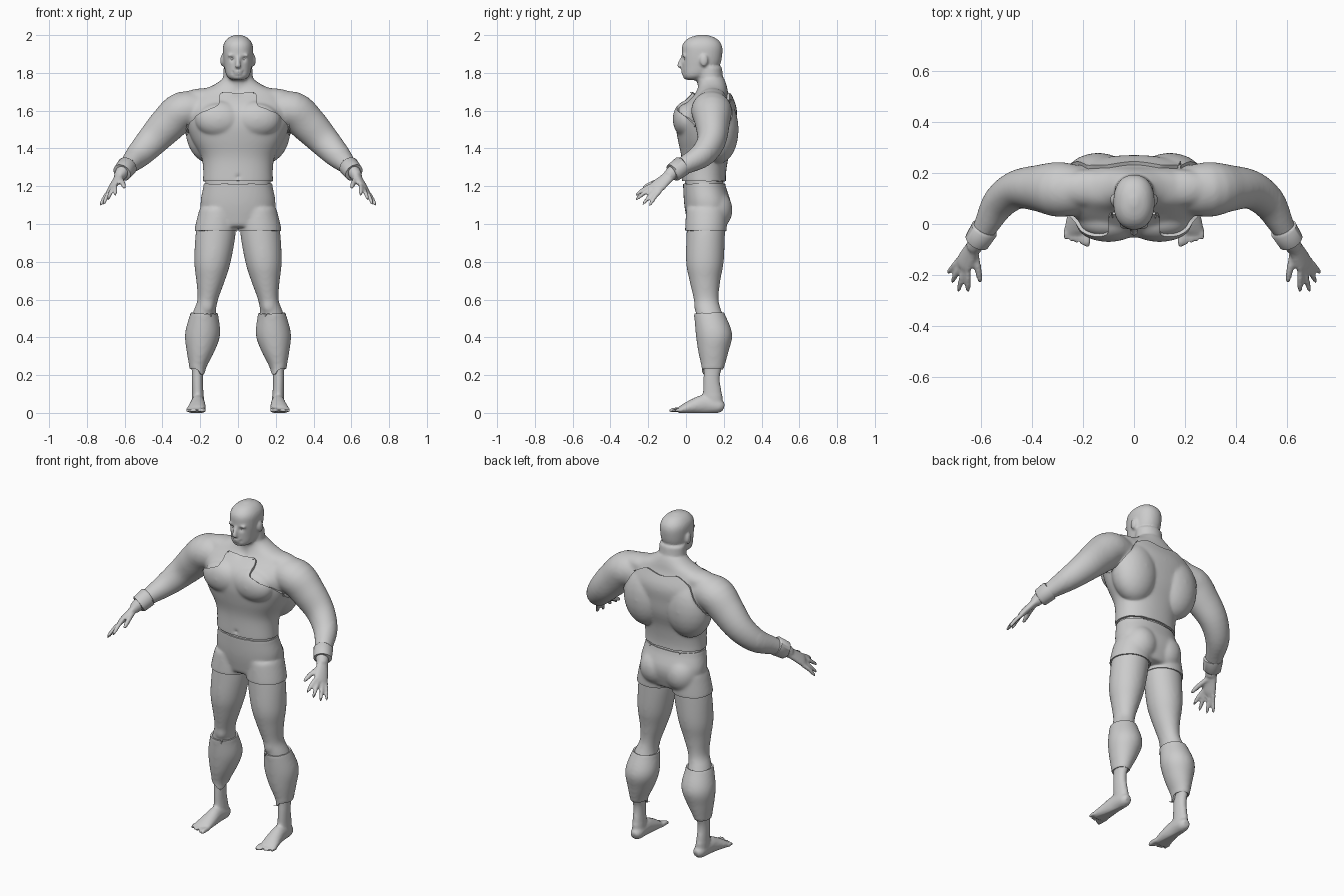
import bpy, bmesh, math
from mathutils import Vector, Matrix

if "Cube" in bpy.data.objects:
    bpy.data.objects.remove(bpy.data.objects["Cube"])

grey = bpy.data.materials.new("plain grey")
grey.use_nodes = True
COLOUR = (0.6, 0.6, 0.6, 1)
grey.diffuse_color = COLOUR
grey.node_tree.nodes["Principled BSDF"].inputs["Base Color"].default_value = COLOUR


def finish(bm, name):
    """Turn a bmesh into a smooth shaded, coloured object."""
    mesh = bpy.data.meshes.new(name)
    bm.to_mesh(mesh)
    bm.free()
    mesh.materials.clear()
    mesh.materials.append(grey)
    obj = bpy.data.objects.new(name, mesh)
    bpy.context.collection.objects.link(obj)
    bpy.ops.object.select_all(action="DESELECT")
    obj.select_set(True)
    bpy.context.view_layer.objects.active = obj
    bpy.ops.object.shade_smooth_by_angle(angle=math.radians(50))
    return obj


def spline(rows, steps):
    """Catmull-Rom interpolation of rows (x, y, z, radius a, radius b)."""
    pts = [Vector(r) for r in rows]
    out = []
    for i in range(len(pts) - 1):
        a, b, c, d = pts[max(i - 1, 0)], pts[i], pts[i + 1], pts[min(i + 2, len(pts) - 1)]
        for k in range(steps):
            t = k / steps
            out.append(b + (c - a) * (t / 2) + (a * 2 - b * 5 + c * 4 - d) * (t * t / 2)
                       + (b * 3 - a - c * 3 + d) * (t * t * t / 2))
    return out + [pts[-1]]


def loft(bm, rows, flat=False, ref=(1, 0, 0), power=1.0, sides=(1, -1), steps=4, n=28):
    """Skin elliptical rings along a path, once for each side."""
    rows = spline(rows, steps)
    centres = [Vector(r[:3]) for r in rows]
    for s in sides:
        rings = []
        for i, r in enumerate(rows):
            t = centres[min(i + 1, len(rows) - 1)] - centres[max(i - 1, 0)]
            t = Vector((0, 0, 1)) if flat else t.normalized()
            u = Vector(ref)
            u = (u - t * u.dot(t)).normalized()
            w = t.cross(u)
            ring = []
            for k in range(n):
                c, d = math.cos(math.tau * k / n), math.sin(math.tau * k / n)
                c, d = (math.copysign(abs(q) ** power, q) for q in (c, d))
                p = centres[i] + u * c * r[3] + w * d * r[4]
                ring.append(bm.verts.new((p.x * s, p.y, p.z)))
            rings.append(ring)
        for a, b in zip(rings, rings[1:]):
            for k in range(n):
                bm.faces.new((a[k], a[k - 1], b[k - 1], b[k]))
        bm.faces.new(rings[0])
        bm.faces.new(rings[-1][::-1])


def ball(bm, centre, radii, sides=(1, -1)):
    for s in sides:
        place = Matrix.Translation((centre[0] * s, centre[1], centre[2]))
        bmesh.ops.create_icosphere(bm, subdivisions=3, radius=1,
                                   matrix=place @ Matrix.Diagonal((*radii, 1)))


def digit(bm, start, end, r, lift=0.006):
    a, b = Vector(start), Vector(end)
    rows = []
    for t, k in ((0, 1), (0.5, 1), (0.85, 0.85), (1, 0.45)):
        p = a.lerp(b, t) + Vector((0, 0, lift * math.sin(math.pi * t)))
        rows.append((*p, r * k, r * k))
    loft(bm, rows, n=14)


MID = (1,)
raw = bmesh.new()

# Torso with chest, back and seat muscles
loft(raw, [(0, .11, .99, .15, .09), (0, .115, 1.1, .19, .115), (0, .095, 1.22, .172, .102),
           (0, .1, 1.35, .178, .11), (0, .105, 1.45, .23, .135), (0, .105, 1.53, .26, .145),
           (0, .115, 1.61, .27, .14), (0, .135, 1.69, .23, .09), (0, .14, 1.735, .13, .075),
           (0, .135, 1.77, .08, .068)], flat=True, power=.9, sides=MID, n=48)
ball(raw, (.1, .005, 1.555), (.115, .062, .085))
ball(raw, (.14, .17, 1.5), (.125, .095, .17))
ball(raw, (.085, .15, 1.075), (.09, .088, .1))
ball(raw, (.17, .14, 1.665), (.14, .075, .055))

# Neck and head
loft(raw, [(0, .14, 1.68, .1, .075), (0, .13, 1.75, .082, .07), (0, .125, 1.83, .076, .065)],
     flat=True, sides=MID)
loft(raw, [(0, .035, 1.762, .034, .036), (0, .053, 1.785, .06, .068), (0, .078, 1.835, .073, .098),
           (0, .085, 1.9, .08, .107), (0, .085, 1.95, .077, .103), (0, .086, 1.985, .052, .07),
           (0, .088, 2.002, .012, .016)], flat=True, power=.9, sides=MID, n=40)
loft(raw, [(0, -.018, 1.885, .008, .01), (0, -.033, 1.85, .011, .012),
           (0, -.033, 1.832, .018, .012), (0, -.018, 1.826, .012, .008)], flat=True, sides=MID)
ball(raw, (.03, -.008, 1.892), (.03, .014, .009))
ball(raw, (0, -.014, 1.81), (.026, .013, .006), MID)
ball(raw, (0, -.012, 1.796), (.022, .013, .006), MID)
ball(raw, (0, .002, 1.776), (.025, .017, .014), MID)
ball(raw, (.083, .095, 1.865), (.011, .021, .032))

# Arms
loft(raw, [(.18, .13, 1.6, .09, .09), (.29, .135, 1.6, .108, .102), (.37, .14, 1.53, .092, .098),
           (.455, .135, 1.44, .076, .084), (.525, .085, 1.365, .066, .069),
           (.575, .0, 1.315, .05, .05), (.605, -.055, 1.285, .04, .038),
           (.63, -.095, 1.25, .032, .03)], ref=(0, 1, 0))

# Hands
across = Vector((.55, .63, -.55))
loft(raw, [(.615, -.07, 1.27, .03, .026), (.64, -.11, 1.235, .037, .02),
           (.665, -.155, 1.195, .043, .017), (.672, -.172, 1.182, .036, .012)], ref=across)
tips = [(.65, -.267, 1.15), (.688, -.266, 1.128), (.713, -.229, 1.102), (.729, -.193, 1.097)]
for i, tip in enumerate(tips):
    digit(raw, Vector((.667, -.158, 1.19)) + across * (i - 1.5) * .021, tip, .0115)
digit(raw, (.625, -.1, 1.24), (.6, -.23, 1.19), .014)

# Legs with knees
loft(raw, [(.105, .11, 1.08, .09, .1), (.117, .105, .96, .106, .102), (.135, .1, .8, .097, .1),
           (.145, .1, .7, .076, .082), (.16, .107, .6, .055, .066), (.178, .122, .53, .062, .07),
           (.187, .148, .42, .083, .086), (.198, .145, .33, .064, .071),
           (.213, .142, .24, .034, .05), (.215, .135, .18, .03, .045),
           (.213, .14, .1, .031, .052), (.21, .145, .04, .034, .05)], flat=True)
ball(raw, (.163, .075, .57), (.038, .034, .05))

# Feet and toes
loft(raw, [(.207, .2, .028, .018, .02), (.209, .175, .035, .034, .036), (.212, .1, .045, .037, .05),
           (.215, .04, .034, .044, .04), (.222, -.02, .018, .05, .024),
           (.222, -.04, .014, .045, .014)])
for i in range(5):
    x = .183 + .021 * i
    digit(raw, (x, -.02, .014), (x, -.09 + .007 * i, .01), .0135 if i == 0 else .0095, .004)
bmesh.ops.recalc_face_normals(raw, faces=raw.faces)

# Fuse all body volumes into one skin
source = finish(raw, "body_volumes")
fuse = source.modifiers.new("fuse", "REMESH")
fuse.mode = "VOXEL"
fuse.voxel_size = 0.008
bpy.context.view_layer.update()
fused = bpy.data.meshes.new_from_object(source.evaluated_get(bpy.context.evaluated_depsgraph_get()))
bpy.data.meshes.remove(source.data)
skin = bmesh.new()
skin.from_mesh(fused)
bpy.data.meshes.remove(fused)

# Relax broad muscles strongly, but face, hands and feet lightly
broad = [v for v in skin.verts if abs(v.co.x) < .57 and .1 < v.co.z < 1.77]
for verts, rounds in ((skin.verts[:], 1), (broad, 8)):
    for _ in range(rounds):
        bmesh.ops.smooth_vert(skin, verts=verts, factor=0.5, use_axis_x=True,
                              use_axis_y=True, use_axis_z=True)
skin.normal_update()

# Press in eye sockets, mouth corners, navel and the hollow of the throat
DENTS = [((.031, -.014, 1.874), .013, .009), ((.027, -.01, 1.803), .008, .004),
         ((0, -.01, 1.25), .012, .008), ((0, .04, 1.7), .03, .008)]
for v in skin.verts:
    near = Vector((abs(v.co.x), v.co.y, v.co.z))
    for centre, size, depth in DENTS:
        v.co -= v.normal * depth * math.exp(-(near - Vector(centre)).length_squared / size ** 2)
    v.co.z = max(v.co.z, 0)
finish(skin.copy(), "body_skin")


def garment(name, keep, thick):
    """Raise the part of the skin chosen by a rule into a shell with a rim."""
    bm = skin.copy()
    drop = [f for f in bm.faces if not keep(f.calc_center_median())]
    bmesh.ops.delete(bm, geom=drop, context="FACES")
    for _ in range(8):
        moved = {}
        for v in bm.verts:
            ends = [e.other_vert(v).co for e in v.link_edges if e.is_boundary]
            if len(ends) == 2:
                moved[v] = v.co / 2 + (ends[0] + ends[1]) / 4
        for v, co in moved.items():
            v.co = co
    bm.normal_update()
    for v in bm.verts:
        v.co += v.normal * thick
    rim = [e for e in bm.edges if e.is_boundary]
    made = bmesh.ops.extrude_edge_only(bm, edges=rim)["geom"]
    new = {g for g in made if isinstance(g, bmesh.types.BMVert)}
    for v in new:
        outer = [e.other_vert(v) for e in v.link_edges if e.other_vert(v) not in new]
        if outer:
            v.co -= outer[0].normal * (thick + .004)
    bmesh.ops.recalc_face_normals(bm, faces=bm.faces)
    finish(bm, name)


def height_at(points, x):
    for (x0, z0), (x1, z1) in zip(points, points[1:]):
        if x <= x1:
            return z0 + (z1 - z0) * (x - x0) / (x1 - x0)
    return 0


FRONT = [(0, 1.68), (.095, 1.692), (.1, 1.62), (.19, 1.585), (.27, 1.52), (.3, 1.42)]
BACK = [(0, 1.67), (.1, 1.69), (.18, 1.65), (.25, 1.53), (.3, 1.42)]


def on_vest(p):
    edge = height_at(FRONT if p.y < .11 else BACK, abs(p.x))
    return 1.225 < p.z < edge


def on_shorts(p):
    return abs(p.x) < .4 and .962 < p.z < 1.215


def on_shin_guard(p):
    point = max(0, 1 - abs(abs(p.x) - .195) / .022) if p.y < .13 else 0
    return .237 - .04 * point < p.z < .527


garment("vest", on_vest, .014)
garment("shorts", on_shorts, .009)
garment("shin_guards", on_shin_guard, .011)
skin.free()

# Wristbands
bands = bmesh.new()
loft(bands, [(.584, -.018, 1.309, .046, .046), (.586, -.022, 1.307, .054, .054),
             (.614, -.068, 1.272, .05, .05), (.616, -.072, 1.27, .042, .042)],
     ref=(0, 1, 0), steps=1, n=32)
bmesh.ops.recalc_face_normals(bands, faces=bands.faces)
finish(bands, "wristbands")

# Eyeballs
eyes = bmesh.new()
ball(eyes, (.031, .002, 1.874), (.012, .011, .009))
finish(eyes, "eyeballs")
